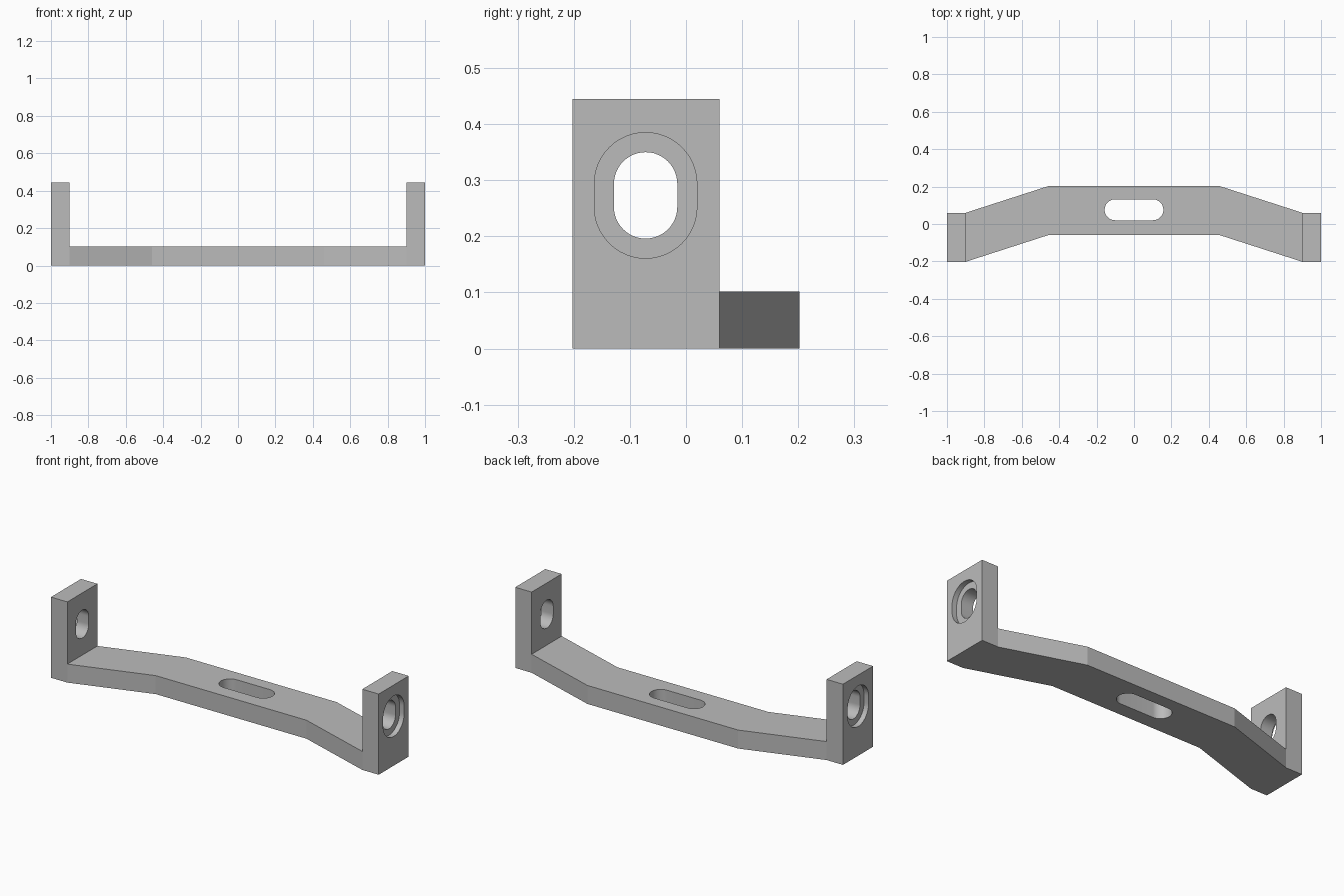
import bpy, bmesh, math

cube = bpy.data.objects.get("Cube")
if cube:
    bpy.data.objects.remove(cube, do_unlink=True)

grey = bpy.data.materials.new("plain grey")
grey.use_nodes = True
colour = (0.5, 0.5, 0.5, 1)
grey.diffuse_color = colour
grey.node_tree.nodes["Principled BSDF"].inputs["Base Color"].default_value = colour


def prism(name, outline, offset):
    """Extrude a closed 3D outline along an offset vector."""
    bm = bmesh.new()
    face = bm.faces.new([bm.verts.new(p) for p in outline])
    extruded = bmesh.ops.extrude_face_region(bm, geom=[face])["geom"]
    verts = [v for v in extruded if isinstance(v, bmesh.types.BMVert)]
    bmesh.ops.translate(bm, verts=verts, vec=offset)
    bmesh.ops.recalc_face_normals(bm, faces=bm.faces)
    mesh = bpy.data.meshes.new(name)
    bm.to_mesh(mesh)
    bm.free()
    mesh.materials.append(grey)
    obj = bpy.data.objects.new(name, mesh)
    bpy.context.collection.objects.link(obj)
    return obj


def slot(radius, straight, steps=24):
    """Rounded slot outline, long along its first axis."""
    points = []
    for side in (1, -1):
        for i in range(steps + 1):
            a = math.pi * i / steps - side * math.pi / 2
            points.append((side * straight + radius * math.cos(a), radius * math.sin(a)))
    return points


def combine(target, tool, operation):
    mod = target.modifiers.new(tool.name, "BOOLEAN")
    mod.operation = operation
    mod.solver = "EXACT"
    mod.object = tool
    bpy.context.view_layer.objects.active = target
    bpy.ops.object.modifier_apply(modifier=mod.name)
    bpy.data.objects.remove(tool, do_unlink=True)


# Cranked bar with upright ends: plan outline at full height
FRONT, BACK, SHIFT = -0.202, 0.06, 0.142
BEND, INNER, END = 0.46, 0.9, 1.0
path = [(-END, 0), (-INNER, 0), (-BEND, SHIFT), (BEND, SHIFT), (INNER, 0), (END, 0)]
plan = [(x, FRONT + s, 0) for x, s in path]
plan += [(x, BACK + s, 0) for x, s in reversed(path)]
bracket = prism("bracket", plan, (0, 0, 0.445))

# Clear the space between the uprights
gap = [(-INNER, -1, 0.102), (INNER, -1, 0.102), (INNER, 1, 0.102), (-INNER, 1, 0.102)]
combine(bracket, prism("gap_cutter", gap, (0, 0, 1)), "DIFFERENCE")

# Slot through the middle of the bar
middle = [(u, v + 0.076, -0.1) for u, v in slot(0.056, 0.101)]
combine(bracket, prism("middle_slot_cutter", middle, (0, 0, 0.4)), "DIFFERENCE")

# Slot and outer recess in each upright
for side in (-1, 1):
    for name, radius, start in (("hole", 0.0565, 0.8), ("recess", 0.0915, 0.972)):
        outline = [(side * start, v - 0.072, u + 0.273) for u, v in slot(radius, 0.0205)]
        combine(bracket, prism(name + "_cutter", outline, (side * 0.3, 0, 0)), "DIFFERENCE")

# Smooth slot walls, crisp bends
bpy.ops.object.select_all(action="DESELECT")
bracket.select_set(True)
bpy.context.view_layer.objects.active = bracket
bpy.ops.object.shade_smooth_by_angle(angle=math.radians(12))
